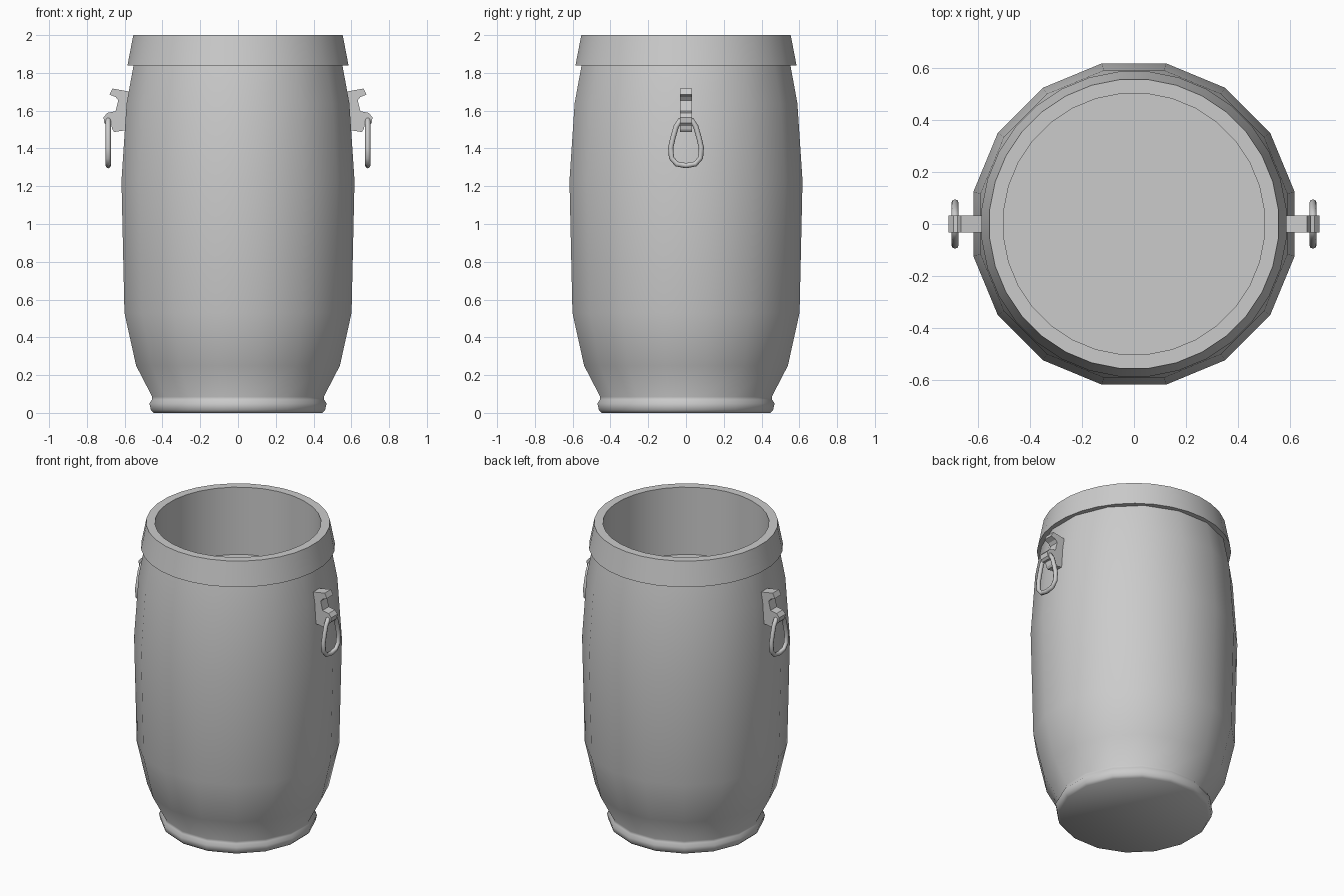
import bpy, bmesh, math

if "Cube" in bpy.data.objects:
    bpy.data.objects.remove(bpy.data.objects["Cube"])


def finish(name, bm, smooth_angle=None):
    bmesh.ops.recalc_face_normals(bm, faces=bm.faces)
    mesh = bpy.data.meshes.new(name)
    bm.to_mesh(mesh)
    bm.free()
    obj = bpy.data.objects.new(name, mesh)
    bpy.context.collection.objects.link(obj)
    bpy.ops.object.select_all(action='DESELECT')
    obj.select_set(True)
    bpy.context.view_layer.objects.active = obj
    if smooth_angle is not None:
        bpy.ops.object.shade_smooth_by_angle(angle=math.radians(smooth_angle))
    return obj


def lathe(name, profile, sides, angle, cap_start=False, cap_end=False):
    """Revolve (radius, z) points about the z axis, facets squared to the axes."""
    bm = bmesh.new()
    rings = []
    for r, z in profile:
        rings.append([bm.verts.new((r * math.cos(2 * math.pi * (i + .5) / sides),
                                    r * math.sin(2 * math.pi * (i + .5) / sides), z))
                      for i in range(sides)])
    for a, b in zip(rings, rings[1:]):
        for i in range(sides):
            j = (i + 1) % sides
            bm.faces.new((a[i], a[j], b[j], b[i]))
    if cap_start:
        bm.faces.new(rings[0])
    if cap_end:
        bm.faces.new(rings[-1])
    return finish(name, bm, angle)


# Sixteen-sided barrel body with a rolled foot
lathe("barrel_body", [
    (0.455, 0.0), (0.47, 0.015), (0.478, 0.05), (0.465, 0.07),
    (0.463, 0.085), (0.55, 0.25), (0.613, 0.53), (0.629, 1.23),
    (0.601, 1.64), (0.56, 1.86)], 16, 60, cap_start=True)

# Flared rim collar with the round inner well
lathe("rim_and_well", [
    (0.55, 1.84), (0.588, 1.84), (0.557, 2.0),
    (0.503, 2.0), (0.503, 1.55)], 32, 40, cap_end=True)

# Side bracket outline, (x, z)
BRACKET = [(0.57, 1.70), (0.664, 1.717), (0.68, 1.685), (0.648, 1.672),
           (0.634, 1.655), (0.648, 1.597), (0.692, 1.588), (0.712, 1.565),
           (0.708, 1.535), (0.695, 1.522), (0.672, 1.53), (0.665, 1.50), (0.655, 1.487),
           (0.59, 1.497)]

# Half of the hanging pear-shaped loop, (y, z)
LOOP = [(0.0, 1.557), (0.03, 1.55), (0.052, 1.515), (0.068, 1.46),
        (0.081, 1.405), (0.077, 1.35), (0.05, 1.318), (0.0, 1.309)]


def bracket(name, side):
    bm = bmesh.new()
    front = [bm.verts.new((side * x, -0.033, z)) for x, z in BRACKET]
    face = bm.faces.new(front)
    ext = bmesh.ops.extrude_face_region(bm, geom=[face])
    for v in ext["geom"]:
        if isinstance(v, bmesh.types.BMVert):
            v.co.y = 0.033
    if face.is_valid is False or len(bm.faces) < len(BRACKET) + 2:
        bm.faces.new(front)
    finish(name, bm)


def loop(name, side, tube=0.014, segs=8):
    path = LOOP + [(-y, z) for y, z in LOOP[-2:0:-1]]
    n = len(path)
    bm = bmesh.new()
    rings = []
    for k, (y, z) in enumerate(path):
        ty = path[(k + 1) % n][0] - path[k - 1][0]
        tz = path[(k + 1) % n][1] - path[k - 1][1]
        d = math.hypot(ty, tz)
        ny, nz = tz / d, -ty / d
        rings.append([])
        for s in range(segs):
            a = 2 * math.pi * s / segs
            c = tube * math.cos(a)
            rings[-1].append(bm.verts.new((side * 0.687 + tube * math.sin(a),
                                           y + ny * c, z + nz * c)))
    for k in range(n):
        a, b = rings[k], rings[(k + 1) % n]
        for s in range(segs):
            t = (s + 1) % segs
            bm.faces.new((a[s], a[t], b[t], b[s]))
    finish(name, bm, 60)


# A bracket and loop on each side
for label, side in (("left", -1), ("right", 1)):
    bracket(label + "_handle_bracket", side)
    loop(label + "_handle_loop", side)
